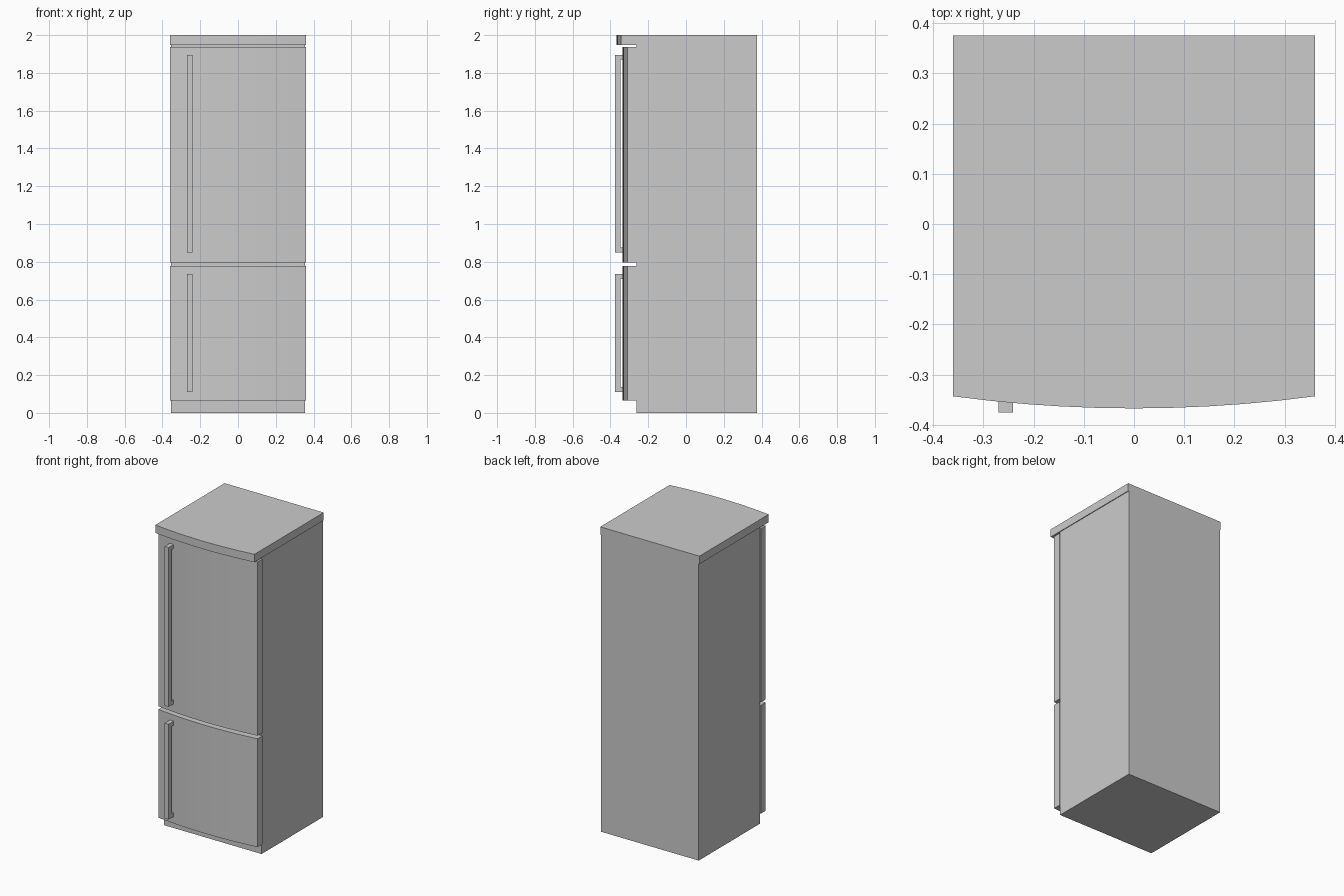
import bpy, bmesh, math

if "Cube" in bpy.data.objects:
    bpy.data.objects.remove(bpy.data.objects["Cube"])

HALF_W = 0.36
BULGE = 0.024


def extrude_profile(name, pts, offset):
    """Make a solid by extruding a closed 3D outline along an offset."""
    bm = bmesh.new()
    face = bm.faces.new([bm.verts.new(p) for p in pts])
    ext = bmesh.ops.extrude_face_region(bm, geom=[face])
    moved = [v for v in ext["geom"] if isinstance(v, bmesh.types.BMVert)]
    bmesh.ops.translate(bm, verts=moved, vec=offset)
    bmesh.ops.recalc_face_normals(bm, faces=bm.faces)
    mesh = bpy.data.meshes.new(name)
    bm.to_mesh(mesh)
    bm.free()
    obj = bpy.data.objects.new(name, mesh)
    bpy.context.collection.objects.link(obj)
    return obj


def bowed_slab(name, y_edge, y_back, z0, z1, segments=10):
    """Slab with a gently bowed front, its middle nearer the viewer."""
    radius = (HALF_W ** 2 + BULGE ** 2) / (2 * BULGE)
    sweep = math.asin(HALF_W / radius)
    pts = [(HALF_W, y_back, z0), (-HALF_W, y_back, z0)]
    for i in range(segments + 1):
        a = sweep * (2 * i / segments - 1)
        y = y_edge - BULGE + radius * (1 - math.cos(a))
        pts.append((radius * math.sin(a), y, z0))
    obj = extrude_profile(name, pts, (0, 0, z1 - z0))
    bpy.ops.object.select_all(action='DESELECT')
    obj.select_set(True)
    bpy.context.view_layer.objects.active = obj
    bpy.ops.object.shade_smooth_by_angle(angle=math.radians(30))
    return obj


def handle(name, z0, z1):
    """Square bar with a short foot at each end."""
    front, bar, door, t = -0.375, -0.346, -0.312, 0.026
    outline = [(door, z0), (front, z0), (front, z1), (door, z1),
               (door, z1 - t), (bar, z1 - t), (bar, z0 + t), (door, z0 + t)]
    return extrude_profile(name, [(-0.27, y, z) for y, z in outline], (0.029, 0, 0))


# Cabinet, recessed behind the doors and reaching the floor
w, front, back = 0.355, -0.262, 0.375
extrude_profile("cabinet", [(-w, front, 0), (w, front, 0), (w, back, 0), (-w, back, 0)],
                (0, 0, 1.948))

# Overhanging top panel
bowed_slab("top_panel", -0.343, 0.375, 1.948, 2.0)

# Doors and their handles
for part, door_z, handle_z in (("upper", (0.797, 1.937), (0.85, 1.896)),
                               ("lower", (0.066, 0.777), (0.11, 0.736))):
    bowed_slab(part + "_door", -0.311, -0.262, *door_z)
    handle(part + "_handle", *handle_z)
